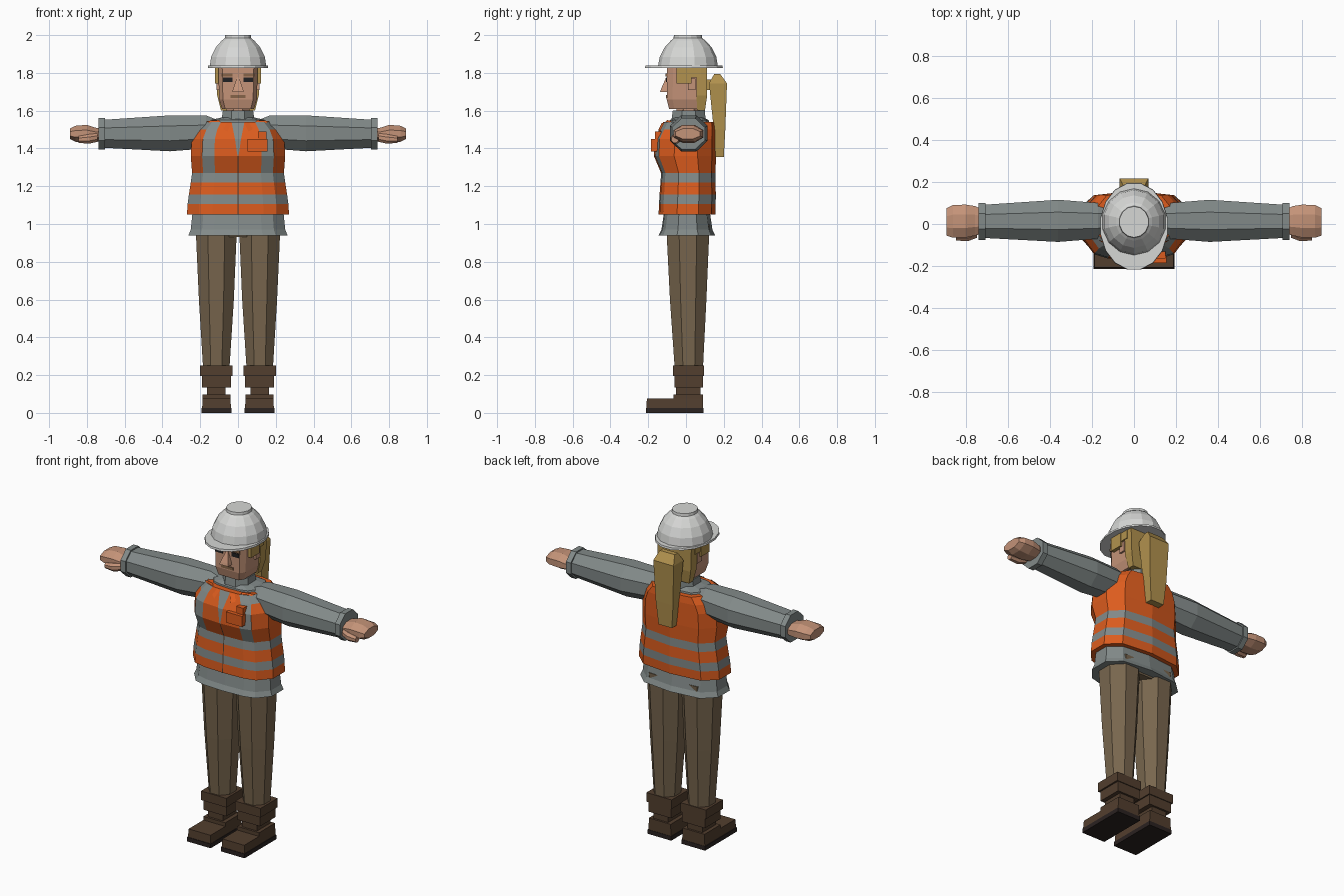
import bpy, bmesh, math
from mathutils import Vector

cube = bpy.data.objects.get("Cube")
if cube:
    bpy.data.objects.remove(cube, do_unlink=True)


def material(name, r, g, b):
    lin = [(c / 255 / 12.92 if c < 11 else ((c / 255 + 0.055) / 1.055) ** 2.4) for c in (r, g, b)]
    m = bpy.data.materials.new(name)
    m.use_nodes = True
    m.diffuse_color = (*lin, 1)
    m.node_tree.nodes["Principled BSDF"].inputs["Base Color"].default_value = (*lin, 1)
    return m


ORANGE = material("safety orange", 220, 92, 30)
GREY = material("shirt grey", 130, 138, 137)
WHITE = material("helmet white", 214, 215, 213)
SKIN = material("skin", 196, 147, 120)
KHAKI = material("trouser khaki", 120, 102, 78)
BROWN = material("boot brown", 82, 62, 46)
SOLE = material("sole dark brown", 42, 34, 32)
HAIR = material("blond hair", 178, 146, 78)
BLACK = material("eye black", 32, 32, 34)
LIP = material("brow and lip brown", 134, 100, 72)


def finish(name, bm, mats, rule=None):
    bmesh.ops.recalc_face_normals(bm, faces=bm.faces)
    if rule:
        for f in bm.faces:
            f.material_index = rule(f.calc_center_median())
    me = bpy.data.meshes.new(name)
    bm.to_mesh(me)
    bm.free()
    for m in mats:
        me.materials.append(m)
    ob = bpy.data.objects.new(name, me)
    bpy.context.collection.objects.link(ob)
    return ob


def ngon(n):
    """Regular section scaled so that its flats reach the unit square."""
    k = 1 / math.cos(math.pi / n)
    return [(k * math.cos((i + .5) * math.tau / n), k * math.sin((i + .5) * math.tau / n)) for i in range(n)]


def loft(name, section, rows, mats, rule=None, along_x=0):
    """Rows are (height, u0, u1, v0, v1); along_x = +1 or -1 runs the loft sideways."""
    bm = bmesh.new()
    rings = []
    for h, u0, u1, v0, v1 in rows:
        ring = []
        for a, b in section:
            u = (u0 + u1) / 2 + a * (u1 - u0) / 2
            v = (v0 + v1) / 2 + b * (v1 - v0) / 2
            ring.append(bm.verts.new((h * along_x, u, v) if along_x else (u, v, h)))
        rings.append(ring)
    n = len(section)
    for lo, hi in zip(rings, rings[1:]):
        for i in range(n):
            bm.faces.new((lo[i], lo[(i + 1) % n], hi[(i + 1) % n], hi[i]))
    bm.faces.new(rings[0])
    bm.faces.new(rings[-1])
    return finish(name, bm, mats, rule)


SQUARE = [(-1, -1), (1, -1), (1, 1), (-1, 1)]
OCT = ngon(8)


def box(name, x, y, z, mat):
    return loft(name, SQUARE, [(z[0], *x, *y), (z[1], *x, *y)], [mat])


def span(s, a, b):
    return tuple(sorted((s * a, s * b)))


# Torso: half section mirrored to a full ring
half = [(.5, -.96), (.76, -.84), (1, -.35), (1, .4), (.72, .86)]
BODY = [(0, -1)] + half + [(0, 1)] + [(-a, b) for a, b in reversed(half)]


def vest_rule(c):
    if 1.105 < c.z < 1.155 or 1.22 < c.z < 1.27:
        return 1
    return int(c.z > 1.27 and c.z < 1.535 and c.y < -.06 and .11 < abs(c.x) < .2)


vest_rows = [(1.05, .27, -.145, .155), (1.105, .267, -.143, .157), (1.155, .26, -.14, .158),
             (1.22, .25, -.135, .156), (1.27, .243, -.132, .155), (1.36, .25, -.17, .16),
             (1.45, .245, -.165, .16), (1.5, .22, -.14, .16), (1.54, .18, -.12, .155)]
loft("vest", BODY, [(z, -w, w, f, b) for z, w, f, b in vest_rows], [ORANGE, GREY], vest_rule)
loft("shirt_hem", BODY, [(.94, -.262, .262, -.145, .155), (.97, -.25, .25, -.13, .14),
                         (1.07, -.24, .24, -.115, .125)], [GREY])
loft("shirt_shoulders", BODY, [(1.5, -.17, .17, -.09, .13), (1.55, -.15, .15, -.085, .12),
                               (1.565, -.08, .08, -.06, .09)], [GREY])
loft("shirt_collar", OCT, [(1.53, -.09, .09, -.08, .105), (1.6, -.08, .08, -.07, .1)], [GREY])
loft("neck", OCT, [(1.56, -.06, .06, -.05, .08), (1.64, -.06, .06, -.05, .08)], [SKIN])


def front_strip(name, points, mat, lift):
    """Thin strip following the front centre of the vest; points are (z, half width, y)."""
    bm = bmesh.new()
    rows = [[bm.verts.new((s * w, y - lift, z)) for s in (-1, 1)] for z, w, y in points]
    for a, b in zip(rows, rows[1:]):
        bm.faces.new((a[0], a[1], b[1], b[0]))
    return finish(name, bm, [mat])


front_strip("zip", [(z, .003, f) for z, w, f, b in vest_rows], BROWN, .003)
front_strip("shirt_opening", [(1.36, .003, -.17), (1.45, .016, -.165), (1.5, .026, -.14),
                              (1.54, .034, -.12)], GREY, .005)

# Chest pocket with radio
box("chest_pocket", (.05, .155), (-.185, -.13), (1.385, 1.45), ORANGE)
box("pocket_radio", (.105, .15), (-.165, -.13), (1.44, 1.49), ORANGE)

for s, side in ((1, "left"), (-1, "right")):
    # Lapel
    bm = bmesh.new()
    pts = [(.034, -.128, 1.535), (.17, -.075, 1.545), (.1, -.1, 1.55), (.055, -.15, 1.49)]
    bm.faces.new([bm.verts.new((s * x, y, z)) for x, y, z in pts])
    finish(side + "_lapel", bm, [ORANGE])

    # Sleeve, cuff and hand
    loft(side + "_sleeve", OCT, [(.12, -.06, .09, 1.43, 1.555), (.17, -.07, .1, 1.4, 1.575),
                                 (.36, -.085, .115, 1.385, 1.575), (.735, -.065, .09, 1.405, 1.55)],
         [GREY], along_x=s)
    loft(side + "_cuff", OCT, [(x, -.075, .1, 1.395, 1.56) for x in (.705, .738)], [GREY], along_x=s)
    loft(side + "_hand", OCT, [(.72, -.045, .07, 1.44, 1.505), (.755, -.055, .085, 1.435, 1.51),
                               (.8, -.065, .092, 1.43, 1.525), (.86, -.065, .09, 1.435, 1.52),
                               (.89, -.055, .075, 1.45, 1.505)], [SKIN], along_x=s)
    loft(side + "_thumb", OCT, [(.745, -.065, -.02, 1.435, 1.48), (.79, -.082, -.03, 1.425, 1.475),
                                (.845, -.078, -.04, 1.43, 1.465)], [SKIN], along_x=s)

    # Trouser leg
    loft(side + "_leg", OCT, [(z, *span(s, a, b), f, k) for z, a, b, f, k in
                              ((.24, .045, .185, -.06, .09), (.6, .022, .207, -.085, .108),
                               (1.0, .005, .225, -.105, .125))], [KHAKI])

    # Boot
    box(side + "_boot_cuff", span(s, .03, .2), (-.07, .095), (.195, .25), BROWN)
    box(side + "_boot_shaft", span(s, .037, .19), (-.06, .09), (.135, .197), BROWN)
    box(side + "_boot_ankle", span(s, .065, .165), (-.052, .078), (.08, .14), BROWN)
    loft(side + "_boot_foot", SQUARE, [(.025, *span(s, .037, .19), -.21, .09),
                                       (.075, *span(s, .04, .187), -.207, .09)], [BROWN])
    box(side + "_boot_heel", span(s, .04, .187), (-.065, .09), (.07, .097), BROWN)
    box(side + "_boot_sole", span(s, .035, .193), (-.213, .092), (0, .026), SOLE)

    # Eye, brow, ear and side hair
    box(side + "_eye", span(s, .03, .08), (-.105, -.098), (1.752, 1.776), BLACK)
    box(side + "_brow", span(s, .03, .085), (-.108, -.098), (1.782, 1.798), LIP)
    box(side + "_ear", span(s, .09, .113), (.01, .05), (1.71, 1.77), SKIN)
    box(side + "_side_hair", span(s, .09, .123), (-.05, .03), (1.745, 1.84), HAIR)
    box(side + "_temple_hair", span(s, .09, .118), (.03, .08), (1.775, 1.84), HAIR)

loft("hips", OCT, [(.93, -.1, .1, -.08, .1), (1.04, -.22, .22, -.1, .12)], [KHAKI])

# Head
HEAD = [(-.8, -1), (.8, -1), (1, -.65), (1, 1), (-1, 1), (-1, -.65)]
loft("head", HEAD, [(1.61, -.085, .085, -.09, .07), (1.66, -.1, .1, -.102, .075),
                    (1.85, -.105, .105, -.1, .08)], [SKIN])
loft("nose", SQUARE, [(1.7, -.03, .03, -.137, -.095), (1.715, -.026, .026, -.132, -.095),
                      (1.775, -.006, .006, -.106, -.095)], [SKIN])
box("mouth", (-.04, .04), (-.107, -.098), (1.668, 1.684), LIP)

# Hair
loft("back_hair", SQUARE, [(1.6, -.09, .09, .06, .1), (1.68, -.11, .11, .055, .112),
                           (1.84, -.115, .115, .055, .112)], [HAIR])
box("hair_tie", (-.035, .035), (.1, .16), (1.71, 1.765), HAIR)
loft("ponytail", SQUARE, [(1.355, -.045, .045, .157, .2), (1.5, -.058, .058, .147, .208),
                          (1.745, -.068, .068, .122, .217), (1.795, -.05, .05, .15, .18)], [HAIR])

# Hard hat
ROUND = ngon(14)
loft("helmet_dome", ROUND, [(z, -w, w, f, b) for z, w, f, b in
                            ((1.832, .15, -.145, .165), (1.885, .142, -.135, .157), (1.935, .118, -.11, .133),
                             (1.972, .085, -.077, .1), (1.984, .07, -.064, .084), (2.0, .068, -.062, .082))],
     [WHITE])
loft("helmet_brim", ngon(16), [(1.826, -.16, .16, -.217, .195), (1.838, -.158, .158, -.215, .193)], [WHITE])
